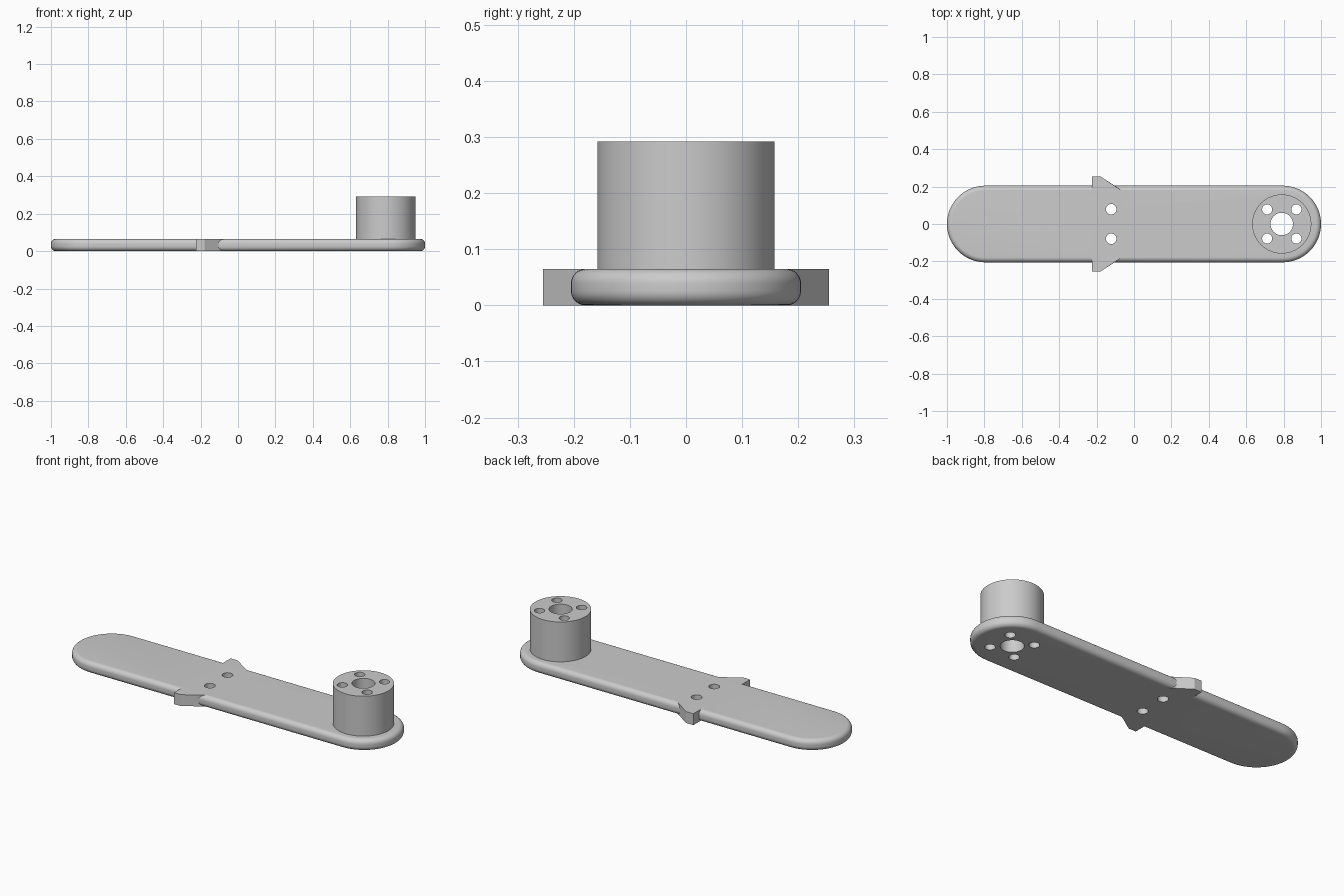
import bpy, bmesh, math
from math import sin, cos, pi

cube = bpy.data.objects.get("Cube")
if cube:
    bpy.data.objects.remove(cube, do_unlink=True)

PLATE_H, HALF_W, CAP_X, FILLET = 0.065, 0.205, 0.795, 0.026
HUB_X, HUB_R, HUB_TOP = 0.79, 0.158, 0.292

grey = bpy.data.materials.new("plain grey")
grey.use_nodes = True
grey.diffuse_color = (0.6, 0.6, 0.6, 1)
grey.node_tree.nodes["Principled BSDF"].inputs["Base Color"].default_value = (0.6, 0.6, 0.6, 1)


def loft(name, rings):
    """Closed solid through a stack of matching outlines."""
    bm = bmesh.new()
    loops = [[bm.verts.new(p) for p in ring] for ring in rings]
    n = len(loops[0])
    for low, high in zip(loops, loops[1:]):
        for i in range(n):
            j = (i + 1) % n
            bm.faces.new((low[i], low[j], high[j], high[i]))
    bm.faces.new(loops[0])
    bm.faces.new(loops[-1])
    bmesh.ops.recalc_face_normals(bm, faces=bm.faces)
    mesh = bpy.data.meshes.new(name)
    bm.to_mesh(mesh)
    bm.free()
    mesh.materials.append(grey)
    obj = bpy.data.objects.new(name, mesh)
    bpy.context.collection.objects.link(obj)
    return obj


def prism(name, outline, z0, z1):
    return loft(name, [[(x, y, z) for x, y in outline] for z in (z0, z1)])


def cylinder(name, x, y, r, z0, z1, sides=48):
    ring = [(x + r * cos(2 * pi * i / sides), y + r * sin(2 * pi * i / sides))
            for i in range(sides)]
    return prism(name, ring, z0, z1)


def stadium(r, z, steps=32):
    pts = []
    for side in (1, -1):
        for i in range(steps + 1):
            a = -pi / 2 + pi * i / steps
            pts.append((side * (CAP_X + r * cos(a)), side * r * sin(a), z))
    return pts


def combine(target, tool, operation):
    mod = target.modifiers.new(operation, 'BOOLEAN')
    mod.operation, mod.solver, mod.object = operation, 'EXACT', tool
    bpy.context.view_layer.objects.active = target
    bpy.ops.object.modifier_apply(modifier=mod.name)
    bpy.data.objects.remove(tool, do_unlink=True)


# Long plate with rounded ends and filleted rim
rings = []
for centre_z, start in ((FILLET, -pi / 2), (PLATE_H - FILLET, 0)):
    for k in range(9):
        a = start + pi / 2 * k / 8
        rings.append(stadium(HALF_W - FILLET + FILLET * cos(a), centre_z + FILLET * sin(a)))
arm = loft("arm_plate", rings)

# Wedge tabs on both long edges
tab = [(-0.225, 0.17), (-0.225, 0.255), (-0.18, 0.255), (-0.06, 0.175), (-0.06, 0.17)]
for side in (1, -1):
    combine(arm, prism("side_tab", [(x, side * y) for x, y in tab], 0, PLATE_H), 'UNION')

# Round hub
combine(arm, cylinder("hub", HUB_X, 0, HUB_R, 0.03, HUB_TOP, 96), 'UNION')

# Through holes: hub bore, four hub screws, two plate screws
holes = [(HUB_X, 0, 0.06)]
holes += [(HUB_X + sx * 0.078, sy * 0.078, 0.027) for sx in (1, -1) for sy in (1, -1)]
holes += [(-0.122, sy * 0.079, 0.028) for sy in (1, -1)]
for x, y, r in holes:
    combine(arm, cylinder("hole_cutter", x, y, r, -0.1, 0.4), 'DIFFERENCE')

# Smooth curved faces, keep hard edges
bpy.ops.object.select_all(action='DESELECT')
arm.select_set(True)
bpy.context.view_layer.objects.active = arm
bpy.ops.object.shade_smooth_by_angle(angle=math.radians(30))
